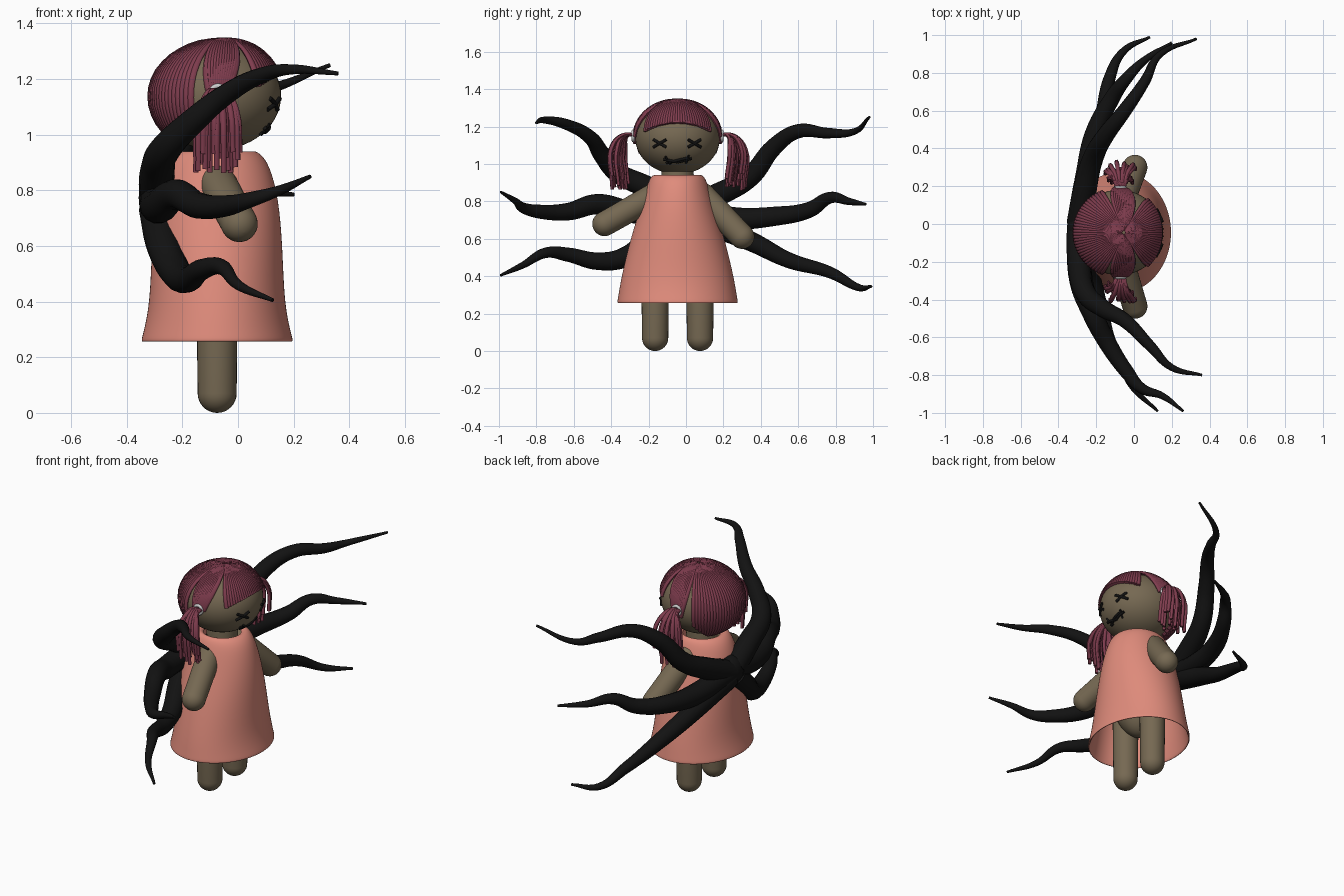
import bpy, bmesh, math, random
from mathutils import Vector

if "Cube" in bpy.data.objects:
    bpy.data.objects.remove(bpy.data.objects["Cube"])

random.seed(4)
CX, CY = -0.075, -0.045          # doll axis; the doll looks along +x
HEAD = Vector((-0.08, CY, 1.14))


def material(name, rgb):
    m = bpy.data.materials.new(name)
    m.diffuse_color = (*rgb, 1)
    m.use_nodes = True
    m.node_tree.nodes["Principled BSDF"].inputs["Base Color"].default_value = m.diffuse_color
    return m


SKIN = material("skin", (0.18, 0.14, 0.085))
PINK = material("pink_cloth", (0.74, 0.26, 0.2))
HAIR = material("hair_red", (0.21, 0.045, 0.075))
BLACK = material("black", (0.006, 0.006, 0.006))
GREY = material("grey_band", (0.55, 0.55, 0.58))


def lathe(name, profile, mat, loc, axis=None, sides=40, caps=True):
    """Stack of ellipses (rx, ry, z), optionally turned to point along axis."""
    bm = bmesh.new()
    rings = [[bm.verts.new((rx * math.cos(a), ry * math.sin(a), z))
              for a in [2 * math.pi * i / sides for i in range(sides)]]
             for rx, ry, z in profile]
    for a, b in zip(rings, rings[1:]):
        for i in range(sides):
            j = (i + 1) % sides
            bm.faces.new((a[i], a[j], b[j], b[i]))
    if caps:
        bm.faces.new(rings[0][::-1])
        bm.faces.new(rings[-1])
    for f in bm.faces:
        f.smooth = True
    me = bpy.data.meshes.new(name)
    bm.to_mesh(me)
    bm.free()
    me.materials.append(mat)
    ob = bpy.data.objects.new(name, me)
    ob.location = loc
    if axis:
        ob.rotation_mode = 'QUATERNION'
        ob.rotation_quaternion = axis.to_track_quat('Z', 'Y')
    bpy.context.collection.objects.link(ob)
    return ob


def capsule(name, p0, p1, r0, r1, mat):
    p0, p1 = Vector(p0), Vector(p1)
    length = (p1 - p0).length
    prof = []
    for i in range(9):
        a = math.pi / 2 * (1 - i / 8)
        prof.append((r0 * math.cos(a) + 1e-4, -r0 * math.sin(a)))
    for i in range(9):
        a = math.pi / 2 * i / 8
        prof.append((r1 * math.cos(a) + 1e-4, length + r1 * math.sin(a)))
    return lathe(name, [(r, r, z) for r, z in prof], mat, p0, p1 - p0, 28)


def ellipsoid(name, loc, scale, mat):
    bpy.ops.mesh.primitive_uv_sphere_add(segments=48, ring_count=28, radius=1, location=loc)
    ob = bpy.context.object
    ob.name, ob.scale = name, scale
    ob.data.materials.append(mat)
    bpy.ops.object.shade_smooth()
    return ob


def tubes(name, paths, mat, bevel_res=2, res=8):
    """Each path is a list of (point, radius); all become one mesh."""
    cu = bpy.data.curves.new(name, 'CURVE')
    cu.dimensions = '3D'
    cu.bevel_depth, cu.bevel_resolution = 1.0, bevel_res
    cu.resolution_u, cu.use_fill_caps = res, True
    for path in paths:
        sp = cu.splines.new('BEZIER')
        sp.bezier_points.add(len(path) - 1)
        for bp, (p, r) in zip(sp.bezier_points, path):
            bp.co, bp.radius = p, r
            bp.handle_left_type = bp.handle_right_type = 'AUTO'
    cu.materials.append(mat)
    ob = bpy.data.objects.new(name, cu)
    bpy.context.collection.objects.link(ob)
    bpy.ops.object.select_all(action='DESELECT')
    ob.select_set(True)
    bpy.context.view_layer.objects.active = ob
    bpy.ops.object.convert(target='MESH')
    bpy.ops.object.shade_smooth_by_angle(angle=math.radians(60))
    return ob


# Head, neck, torso and limbs
ellipsoid("head", HEAD, (0.235, 0.226, 0.195), SKIN)
capsule("neck", (CX, CY, 0.84), (CX, CY, 0.98), 0.09, 0.085, SKIN)
ellipsoid("torso", (CX, CY, 0.61), (0.17, 0.16, 0.31), SKIN)
for side in (-1, 1):
    y = CY + side * 0.12
    capsule("leg", (CX, y, 0.5), (CX, y, 0.07), 0.075, 0.07, SKIN)
capsule("arm", (-0.075, -0.17, 0.83), (0.005, -0.435, 0.68), 0.068, 0.066, SKIN)
capsule("arm", (-0.075, 0.09, 0.83), (0.005, 0.3, 0.612), 0.068, 0.066, SKIN)

# Dress, open at the hem
dress = lathe("dress", [(0.275, 0.325, 0.257), (0.268, 0.32, 0.28), (0.242, 0.303, 0.39),
                        (0.236, 0.253, 0.6), (0.222, 0.198, 0.77), (0.19, 0.163, 0.89),
                        (0.155, 0.142, 0.935), (0.125, 0.12, 0.945), (0.1, 0.1, 0.925)],
              PINK, (CX, CY, 0), caps=False)
sol = dress.modifiers.new("cloth", 'SOLIDIFY')
sol.thickness, sol.offset = 0.012, -1
sub = dress.modifiers.new("smooth", 'SUBSURF')
sub.levels = sub.render_levels = 2


# Stitched face, laid on the head surface
def on_face(y, z):
    u, v = (y - HEAD.y) / 0.226, (z - HEAD.z) / 0.195
    return Vector((HEAD.x + 0.235 * math.sqrt(max(0, 1 - u * u - v * v)) + 0.003, y, z))


def stitch(y0, z0, y1, z1, r=0.008):
    return [(on_face(y0 + (y1 - y0) * t, z0 + (z1 - z0) * t), r) for t in (0, 0.5, 1)]


for ey in (-0.14, 0.045):
    tubes("eye_cross", [stitch(ey - 0.034, 1.13, ey + 0.034, 1.09),
                        stitch(ey - 0.034, 1.09, ey + 0.034, 1.13)], BLACK)
tubes("mouth_stitches", [stitch(-0.12, 1.025, -0.045, 1.01), stitch(-0.045, 1.01, 0.03, 1.03),
                         stitch(-0.105, 1.005, 0.02, 1.035), stitch(-0.11, 1.04, -0.085, 1.0, 0.006),
                         stitch(0.0, 1.005, 0.015, 1.045, 0.006)], BLACK)

# Hair cap: strands running from the crown down the skull
strands = []
N = 88
for i in range(N):
    az = -180 + 360 * (i + 0.5) / N
    a, s = abs(az), math.copysign(1, az)
    if a < 58:                                    # fringe
        end_a, end_p = a * 0.88, 68 + 14 * (a / 58) ** 2
    elif a < 112:                                 # gathered into the side bands
        end_a, end_p = 88 + (a - 88) * 0.25, 88 + max(0, a - 88) * 0.5
    else:                                         # back of the head
        end_a, end_p = a, 112 + 33 * min(1, (a - 112) / 25)
    path = []
    for k in range(9):
        t = k / 8
        p = math.radians(2 + (end_p - 2) * t)
        f = math.radians(s * (a + (end_a - a) * t ** 1.5))
        shift = 0.025 * max(0, math.cos(p)) ** 2   # crown sits slightly forward
        pt = HEAD + Vector((0.235 * math.sin(p) * math.cos(f) + shift,
                            0.23 * math.sin(p) * math.sin(f), 0.207 * math.cos(p)))
        path.append((pt, 0.003 + 0.0095 * min(1, math.sin(p) * 1.1)))
    strands.append(path)
tubes("hair_cap", strands, HAIR, 1, 2)

# Pigtails with grey bands
for side in (-1, 1):
    ty = CY + side * 0.237
    bpy.ops.mesh.primitive_torus_add(location=(-0.072, ty, 1.15), rotation=(math.pi / 2, 0, 0),
                                     major_radius=0.025, minor_radius=0.009,
                                     major_segments=24, minor_segments=10)
    band = bpy.context.object
    band.name = "hair_band"
    band.data.materials.append(GREY)
    bpy.ops.object.shade_smooth()
    locks = []
    for i in range(20):
        dx = -0.08 + 0.16 * i / 19
        out = random.uniform(0.02, 0.125)
        low = random.uniform(0.855, 0.95)
        pts = [(-0.072 + dx * 0.2, ty - side * 0.015, 1.15),
               (-0.072 + dx * 0.4, ty + side * (0.02 + out * 0.3), 1.155),
               (-0.072 + dx * 0.85, ty + side * (0.02 + out * 0.85), 1.08),
               (-0.072 + dx, ty + side * out, low)]
        locks.append([(p, r) for p, r in zip(pts, (0.009, 0.011, 0.012, 0.01))])
    tubes("pigtail", locks, HAIR, 1, 5)

# Six tapering tentacles growing from the back
TENTACLES = [
    [(-.29, 0, .76), (-.26, .18, .84), (-.22, .34, .93), (-.15, .47, 1.09), (-.05, .6, 1.175),
     (.06, .76, 1.165), (.13, .89, 1.17), (.33, .98, 1.25)],
    [(-.29, 0, .76), (-.25, .25, .71), (-.21, .47, .72), (-.12, .66, .755), (-.04, .77, .82),
     (.06, .87, .80), (.2, .96, .785)],
    [(-.29, 0, .73), (-.26, .2, .65), (-.23, .36, .58), (-.17, .55, .485), (-.13, .77, .42),
     (-.05, .92, .34), (.085, .99, .345)],
    [(-.29, -.05, .77), (-.29, -.2, .87), (-.26, -.36, .95), (-.16, -.45, 1.05), (-.05, -.51, 1.14),
     (.09, -.65, 1.215), (.2, -.76, 1.235), (.36, -.8, 1.22)],
    [(-.29, -.05, .76), (-.28, -.3, .745), (-.22, -.47, .785), (-.14, -.63, .745), (-.04, -.78, .745),
     (.04, -.87, .765), (.15, -.91, .8), (.26, -.99, .85)],
    [(-.29, -.05, .73), (-.27, -.18, .61), (-.22, -.33, .5), (-.18, -.47, .48), (-.13, -.63, .515),
     (-.06, -.75, .525), (0, -.87, .46), (.125, -.99, .405)],
]
for pts in TENTACLES:
    n = len(pts) - 1
    tubes("tentacle", [[(p, 0.06 * (1 - (i / n) ** 1.3) + 0.007) for i, p in enumerate(pts)]],
          BLACK, 5, 8)
ellipsoid("tentacle_root", (-0.285, -0.025, 0.76), (0.07, 0.1, 0.085), BLACK)
